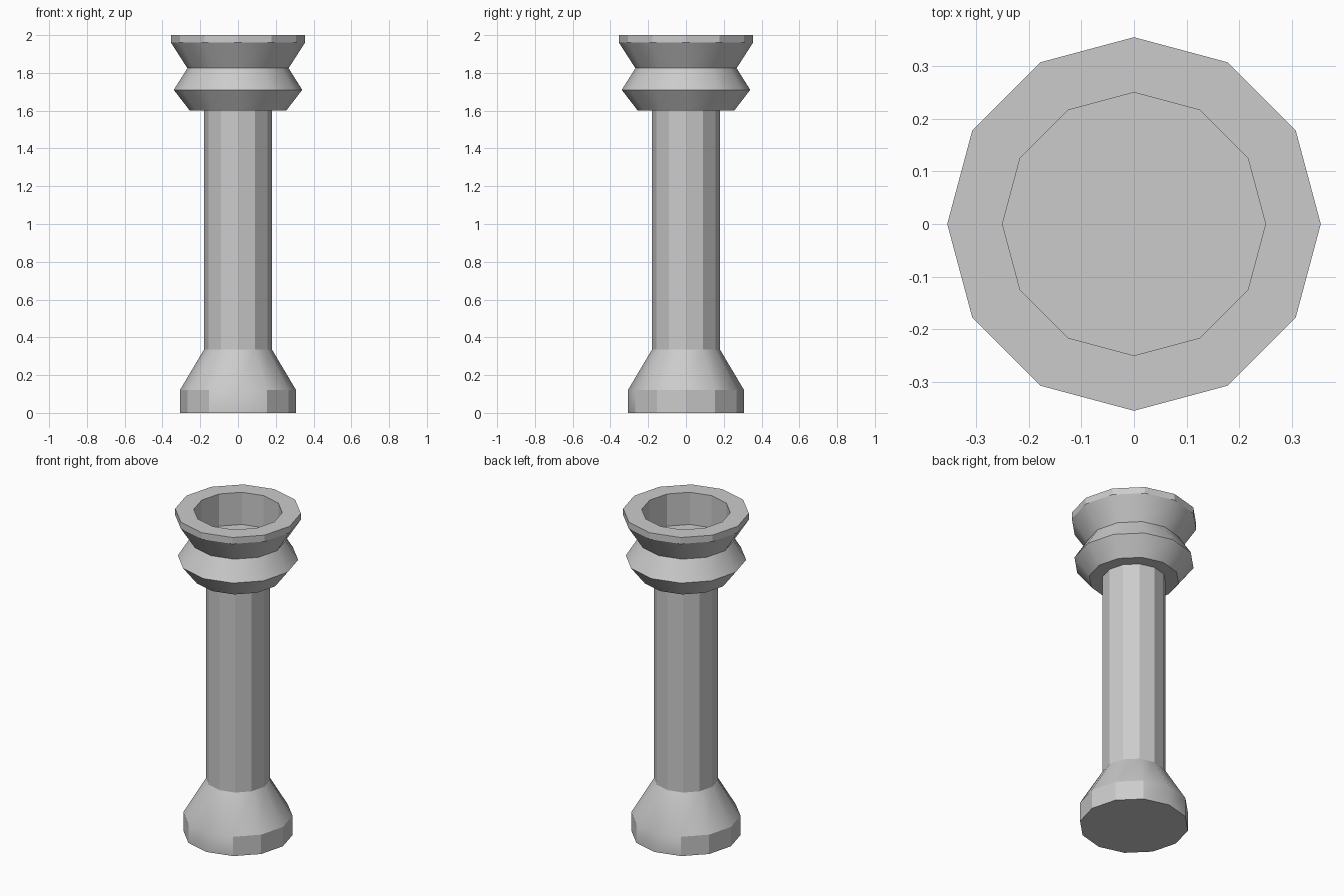
import bpy, bmesh
from math import cos, sin, pi, radians

SIDES = 12

cube = bpy.data.objects.get("Cube")
if cube:
    bpy.data.objects.remove(cube, do_unlink=True)

stone = bpy.data.materials.new("grey stone")
stone.use_nodes = True
GREY = (0.6, 0.6, 0.6, 1)
stone.diffuse_color = GREY
stone.node_tree.nodes["Principled BSDF"].inputs["Base Color"].default_value = GREY


def turned(name, profile, blend=None):
    """Lathe a (radius, z) profile, capping both ends; soften only shallow edges."""
    bm = bmesh.new()
    rings = []
    for r, z in profile:
        rings.append([bm.verts.new((r * cos(2 * pi * i / SIDES),
                                    r * sin(2 * pi * i / SIDES), z))
                      for i in range(SIDES)])
    for low, high in zip(rings, rings[1:]):
        for i in range(SIDES):
            j = (i + 1) % SIDES
            bm.faces.new((low[i], low[j], high[j], high[i]))
    bm.faces.new(rings[0][::-1])
    bm.faces.new(rings[-1])
    bm.normal_update()
    for f in bm.faces:
        f.smooth = True
    for e in bm.edges:
        mid = (e.verts[0].co + e.verts[1].co) / 2
        e.smooth = e.calc_face_angle(0) < radians(28) or bool(blend and blend(mid))
    mesh = bpy.data.meshes.new(name)
    bm.to_mesh(mesh)
    bm.free()
    mesh.materials.append(stone)
    obj = bpy.data.objects.new(name, mesh)
    bpy.context.collection.objects.link(obj)
    return obj


# Flared foot: its band flows softly into the cone at the front and back
turned("base", [(0.308, 0), (0.308, 0.12), (0.18, 0.335)],
       lambda p: abs(p.y) > 0.27 and 0.03 < p.z < 0.15)

# Faceted shaft
turned("shaft", [(0.18, 0.335), (0.18, 1.6)])

# Double flared capital with a round recess in the top
turned("capital", [(0.255, 1.6), (0.34, 1.71), (0.268, 1.825), (0.355, 1.96),
                   (0.355, 2.0), (0.25, 2.0), (0.25, 1.8)])
